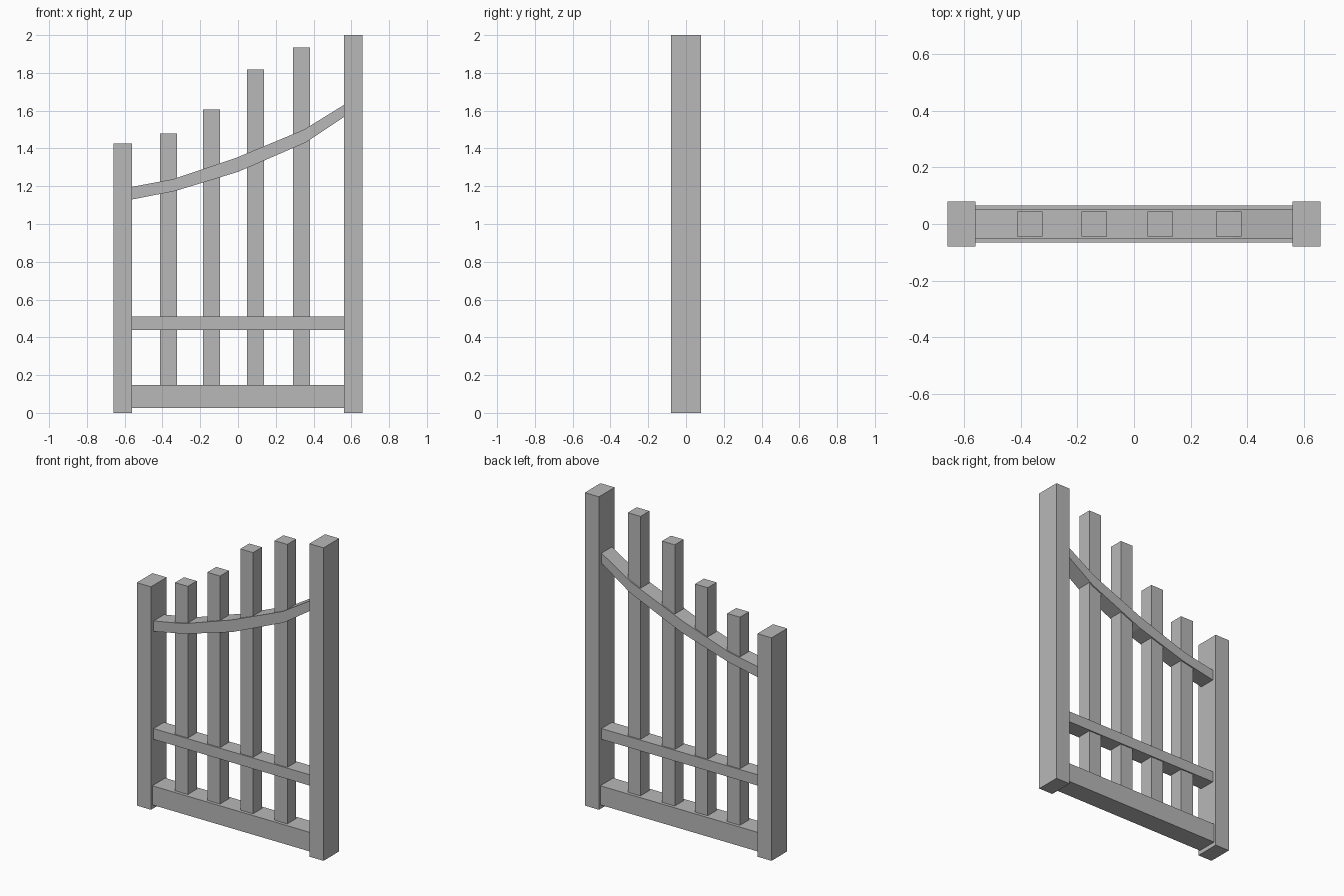
import bpy, bmesh

cube = bpy.data.objects.get("Cube")
if cube:
    bpy.data.objects.remove(cube, do_unlink=True)

grey = bpy.data.materials.new("plain_grey")
grey.use_nodes = True
grey.diffuse_color = (0.48, 0.48, 0.48, 1)
grey.node_tree.nodes["Principled BSDF"].inputs["Base Color"].default_value = grey.diffuse_color


def slab(name, outline, half_depth):
    """Extrude an (x, z) outline evenly about y = 0."""
    mesh = bpy.data.meshes.new(name)
    bm = bmesh.new()
    face = bm.faces.new([bm.verts.new((x, -half_depth, z)) for x, z in outline])
    extruded = bmesh.ops.extrude_face_region(bm, geom=[face])["geom"]
    verts = [v for v in extruded if isinstance(v, bmesh.types.BMVert)]
    bmesh.ops.translate(bm, verts=verts, vec=(0, 2 * half_depth, 0))
    bmesh.ops.recalc_face_normals(bm, faces=bm.faces)
    bm.to_mesh(mesh)
    bm.free()
    mesh.materials.append(grey)
    bpy.context.collection.objects.link(bpy.data.objects.new(name, mesh))


def board(name, x0, x1, z0, z1, half_depth):
    slab(name, [(x0, z0), (x1, z0), (x1, z1), (x0, z1)], half_depth)


# End posts
INNER, OUTER = 0.56, 0.66
board("short_post", -OUTER, -INNER, 0, 1.425, 0.079)
board("tall_post", INNER, OUTER, 0, 2, 0.079)

# Straight rails
board("bottom_rail", -INNER, INNER, 0.026, 0.148, 0.065)
board("middle_rail", -INNER, INNER, 0.44, 0.509, 0.053)

# Rising top rail
lower = [(-INNER, 1.13), (-0.335, 1.174), (0, 1.276), (0.36, 1.432), (INNER, 1.566)]
upper = [(-INNER, 1.197), (-0.345, 1.237), (-0.01, 1.35), (0.35, 1.5), (INNER, 1.63)]
slab("top_rail", lower + upper[::-1], 0.053)

# Pickets, stepping up toward the tall post
pickets = [(-0.368, 1.478), (-0.14, 1.605), (0.093, 1.817), (0.335, 1.934)]
for number, (x, top) in enumerate(pickets, 1):
    board(f"picket_{number}", x - 0.045, x + 0.045, 0.14, top, 0.045)
